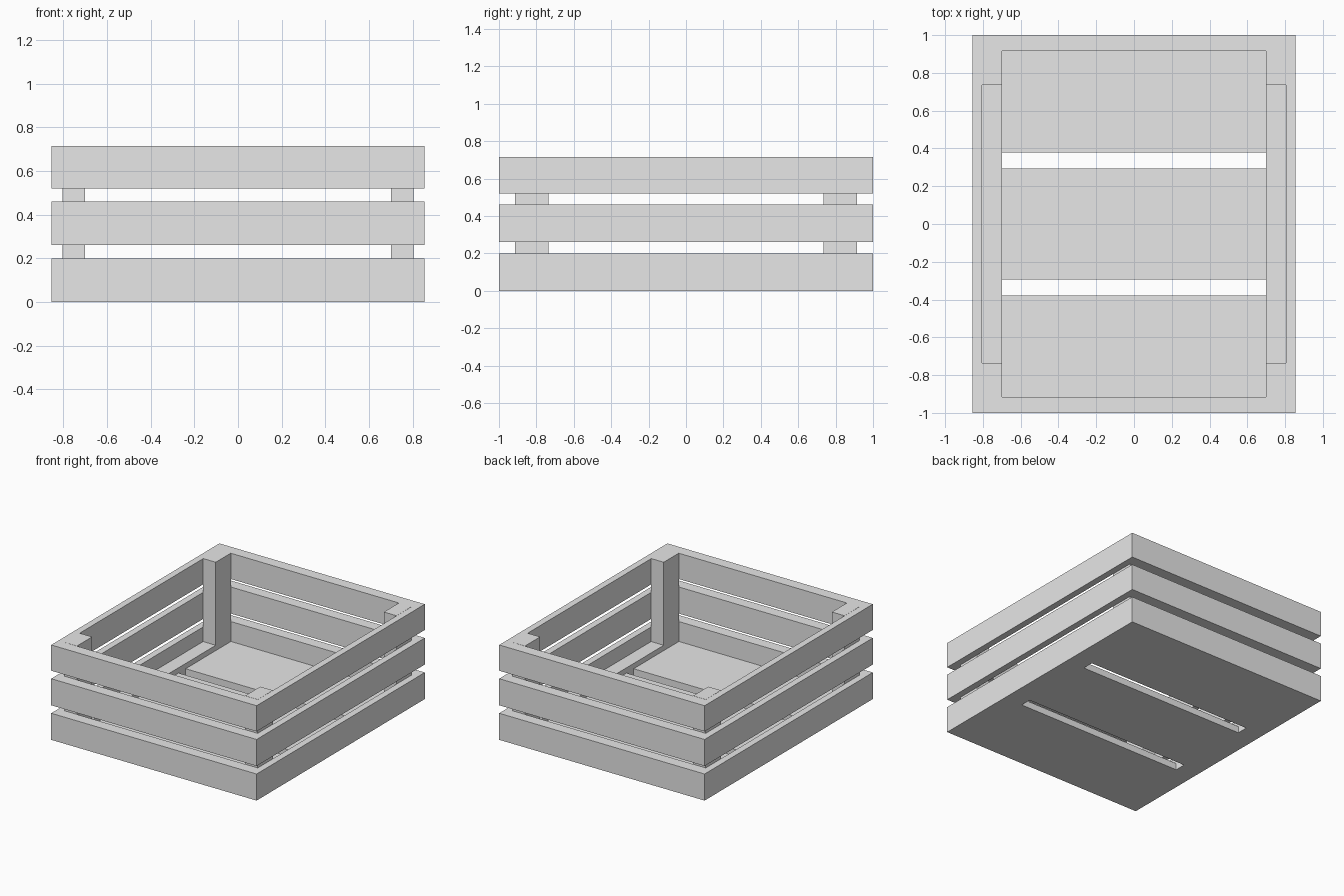
import bpy

cube = bpy.data.objects.get("Cube")
if cube:
    bpy.data.objects.remove(cube, do_unlink=True)

grey = bpy.data.materials.new("plain_grey")
grey.use_nodes = True
colour = (0.8, 0.8, 0.8, 1)
grey.diffuse_color = colour
grey.node_tree.nodes["Principled BSDF"].inputs["Base Color"].default_value = colour


def box(name, xs, ys, zs):
    """Box spanning the given (low, high) ranges."""
    spans = (xs, ys, zs)
    bpy.ops.mesh.primitive_cube_add(size=1, location=[sum(s) / 2 for s in spans])
    ob = bpy.context.object
    ob.name = name
    ob.scale = [abs(s[1] - s[0]) for s in spans]
    bpy.ops.object.transform_apply(location=False, rotation=False, scale=True)
    ob.data.materials.append(grey)
    return ob


HALF_X, HALF_Y = 0.855, 1.0      # outside of the crate
WALL_X, WALL_Y = 0.805, 0.915    # inside of the slats
POST_X, POST_Y = 0.70, 0.735     # inner corner of the posts
TOP = 0.715

# Three tiers of slats on all four sides
for tier, (low, high) in enumerate([(0, 0.2), (0.26, 0.46), (0.52, TOP - 0.001)], 1):
    for s, side in ((-1, "front"), (1, "back")):
        box(f"{side}_slat_{tier}", (-HALF_X, HALF_X), (s * WALL_Y, s * HALF_Y), (low, high))
    for s, side in ((-1, "right"), (1, "left")):
        box(f"{side}_slat_{tier}", (s * WALL_X, s * HALF_X), (-WALL_Y, WALL_Y), (low, high))

# Corner posts, and floor battens between them
for sx, side in ((-1, "right"), (1, "left")):
    for sy, end in ((-1, "front"), (1, "back")):
        box(f"{end}_{side}_post", (sx * POST_X, sx * WALL_X), (sy * POST_Y, sy * WALL_Y), (0, TOP))
    box(f"{side}_floor_batten", (sx * POST_X, sx * WALL_X), (-POST_Y, POST_Y), (0, 0.09))

# Floor boards with two slots between them
for name, ys in (("front", (-WALL_Y, -0.378)), ("middle", (-0.293, 0.293)), ("back", (0.378, WALL_Y))):
    box(f"{name}_floor_board", (-POST_X, POST_X), ys, (0, 0.05))
